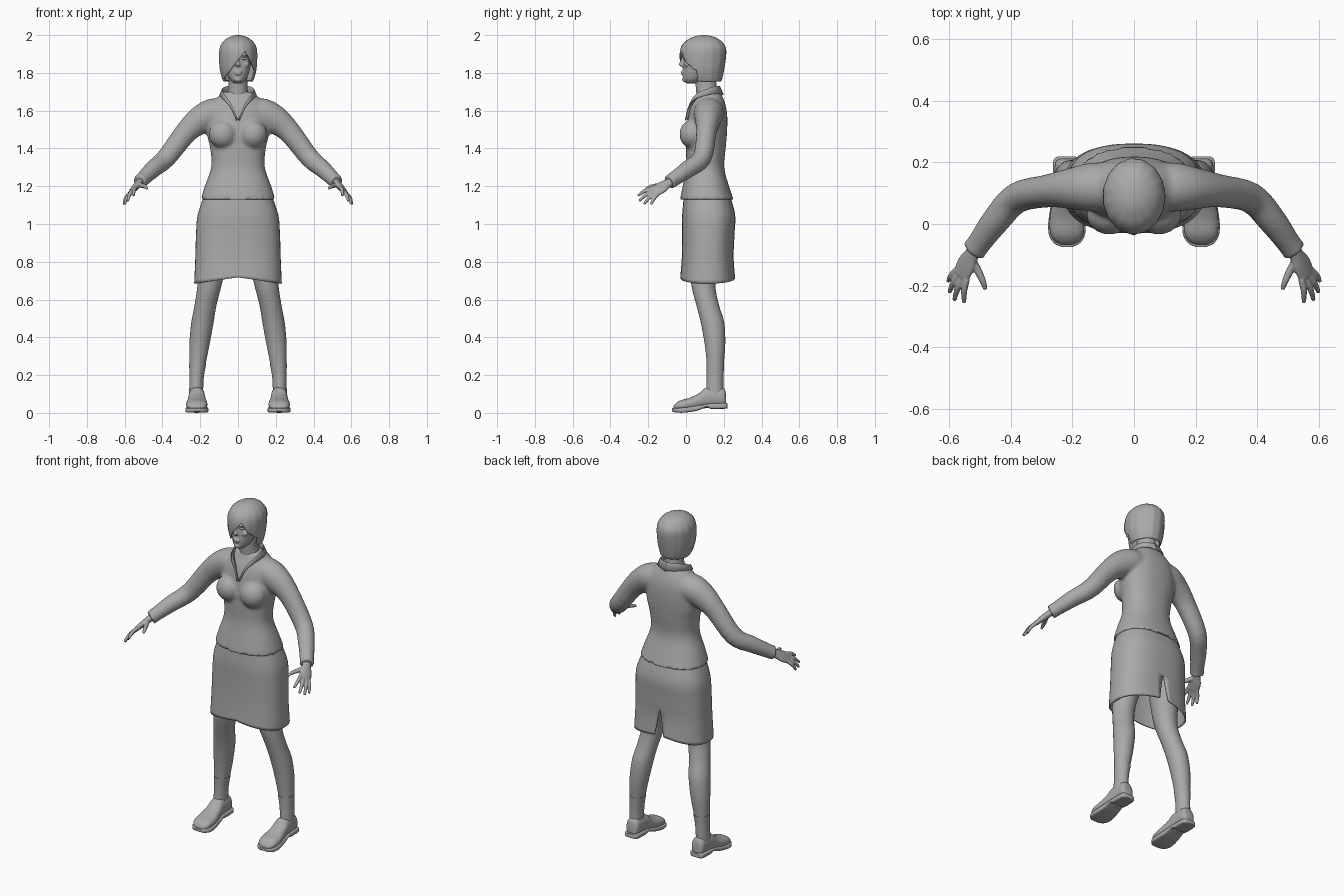
import bpy, bmesh, math
from mathutils import Vector, Matrix

cube = bpy.data.objects.get("Cube")
if cube:
    bpy.data.objects.remove(cube)

X, Y, Z = Vector((1, 0, 0)), Vector((0, 1, 0)), Vector((0, 0, 1))

grey = bpy.data.materials.new("plain_grey")
grey.use_nodes = True
COLOUR = (0.4, 0.4, 0.4, 1)
grey.diffuse_color = COLOUR
grey.node_tree.nodes["Principled BSDF"].inputs["Base Color"].default_value = COLOUR


def resample(stations, k):
    """Smooth curve through the given stations."""
    pts = [Vector(s) for s in stations]
    out = []
    for i in range(len(pts) - 1):
        a, b, c, d = pts[max(i - 1, 0)], pts[i], pts[i + 1], pts[min(i + 2, len(pts) - 1)]
        for j in range(k):
            t = j / k
            out.append(b + (c - a) * (t / 2) + (a - b * 2.5 + c * 2 - d / 2) * t**2
                       + (b * 1.5 - c * 1.5 + d / 2 - a / 2) * t**3)
    return out + [pts[-1]]


def loft(bm, stations, axes=None, n=28, p=2, k=4, caps=True, ripple=0):
    """Skin over rings; a station is x, y, z, half width, half depth."""
    path = resample(stations, k)
    rings = []
    for i, s in enumerate(path):
        if axes:
            u, v = axes
        else:
            t = Vector(path[min(i + 1, len(path) - 1)][:3]) - Vector(path[max(i - 1, 0)][:3])
            u = Y.cross(t).normalized()
            v = t.cross(u).normalized()
        ring = []
        for j in range(n):
            q = math.pi / 2 + math.tau * j / n
            c, d = math.cos(q), math.sin(q)
            r = 1 + ripple * math.cos(q * 15)
            off = (u * math.copysign(abs(c) ** (2 / p), c) * s[3]
                   + v * math.copysign(abs(d) ** (2 / p), d) * s[4])
            ring.append(bm.verts.new(Vector(s[:3]) + off * r))
        rings.append(ring)
    for a, b in zip(rings, rings[1:]):
        for j in range(n):
            m = (j + 1) % n
            bm.faces.new((a[j], a[m], b[m], b[j]))
    if caps:
        bm.faces.new(rings[0][::-1])
        bm.faces.new(rings[-1])


def ball(bm, loc, size):
    bmesh.ops.create_uvsphere(bm, u_segments=20, v_segments=12, radius=1,
                              matrix=Matrix.Translation(loc) @ Matrix.Diagonal((*size, 1)))


def sections(rows):
    """Rows of height, front y, back y, half width."""
    return [(0, (f + b) / 2, z, w, (b - f) / 2) for z, f, b, w in rows]


def finish(name, bm, mirror=False, voxel=0, thick=0, smooth=3):
    bmesh.ops.recalc_face_normals(bm, faces=bm.faces)
    me = bpy.data.meshes.new(name)
    bm.to_mesh(me)
    bm.free()
    me.materials.append(grey)
    ob = bpy.data.objects.new(name, me)
    bpy.context.collection.objects.link(ob)
    bpy.ops.object.select_all(action='DESELECT')
    ob.select_set(True)
    bpy.context.view_layer.objects.active = ob
    bpy.ops.object.shade_smooth_by_angle(angle=math.radians(45))
    if mirror:
        ob.modifiers.new("mirror", 'MIRROR').use_mirror_merge = False
    if voxel:
        m = ob.modifiers.new("blend", 'REMESH')
        m.mode, m.voxel_size, m.use_smooth_shade = 'VOXEL', voxel, True
        m = ob.modifiers.new("soften", 'SMOOTH')
        m.factor, m.iterations = 0.5, smooth
    if thick:
        m = ob.modifiers.new("thickness", 'SOLIDIFY')
        m.thickness, m.offset = thick, -1
    return ob


# Jacket: torso, bust and sleeves blended together
bm = bmesh.new()
loft(bm, sections([(1.13, -.032, .252, .198), (1.2, -.018, .228, .176), (1.3, 0, .202, .142),
                   (1.4, 0, .21, .147), (1.48, 0, .217, .165), (1.56, .01, .219, .165),
                   (1.62, .025, .212, .15), (1.67, .05, .195, .11), (1.7, .06, .18, .075)]),
     axes=(X, Y), p=2.3, n=40)
ball(bm, (.08, .032, 1.475), (.075, .067, .075))
loft(bm, [(.06, .12, 1.59, .07, .075), (.13, .12, 1.585, .08, .08), (.2, .115, 1.55, .075, .068),
          (.275, .108, 1.485, .06, .054), (.38, .085, 1.35, .052, .05),
          (.45, .01, 1.29, .046, .046), (.505, -.065, 1.237, .039, .039),
          (.522, -.088, 1.222, .041, .041)])
finish("jacket", bm, mirror=True, voxel=.01, smooth=4)

# Collar running down into the neckline
bm = bmesh.new()
edge = resample([(0, .18, 1.73), (.055, .16, 1.73), (.085, .11, 1.715), (.07, .05, 1.685),
                 (.035, .018, 1.635), (.004, -.001, 1.56)], 5)
rows = []
for i, e in enumerate(edge):
    w = 1 - .75 * i / (len(edge) - 1)
    out = Vector((e.x, e.y - .1, 0)).normalized()
    rows.append([bm.verts.new(q) for q in
                 (e - out * .012 - Z * .045 * w, e, e + out * .02 * w - Z * .045 * w)])
for a, b in zip(rows, rows[1:]):
    for j in range(2):
        bm.faces.new((a[j], a[j + 1], b[j + 1], b[j]))
finish("collar", bm, mirror=True, thick=.006)

# Skirt with raised hem centre and an open slit at the back
bm = bmesh.new()
loft(bm, sections([(1.16, -.01, .23, .175), (1.05, -.02, .26, .213), (.95, -.02, .257, .222),
                   (.82, -.022, .252, .226), (.685, -.03, .26, .232)]),
     axes=(X, Y), p=2.5, n=48, k=5, caps=False)
SLIT = .89
in_slit = lambda v: abs(v.co.x) < 1e-4 and v.co.y > .1 and v.co.z < SLIT
bmesh.ops.split_edges(bm, edges=[e for e in bm.edges if all(in_slit(v) for v in e.verts)])
for v in bm.verts:
    if in_slit(v) and len(v.link_faces) <= 2:
        side = sum(f.calc_center_median().x for f in v.link_faces)
        v.co.x += math.copysign(.03, side) * (SLIT - v.co.z) / .2
for v in bm.verts:
    drop = max(0, (.85 - v.co.z) / .165)
    v.co.z += .033 * drop * (1 - abs(v.co.x) / .232)
finish("skirt", bm, thick=.008)

# Legs
bm = bmesh.new()
loft(bm, [(.11, .115, 1.0, .085, .09), (.13, .1, .82, .078, .08), (.15, .092, .68, .064, .064),
          (.172, .115, .57, .058, .06), (.188, .14, .48, .059, .062), (.203, .153, .37, .054, .055),
          (.213, .155, .27, .044, .046), (.221, .153, .17, .034, .042), (.221, .15, .09, .034, .044)],
     axes=(X, Y))
finish("legs", bm, mirror=True)

# Ankle sock bands
bm = bmesh.new()
loft(bm, [(.2135, .155, .262, .0455, .0475), (.219, .154, .19, .038, .0445),
          (.222, .152, .1, .037, .046)], axes=(X, Y))
finish("socks", bm, mirror=True)


def shoe_part(name, rows, p):
    """Rows of y, half width, bottom and top height."""
    part = bmesh.new()
    loft(part, [(.218, y, (lo + hi) / 2, w, (hi - lo) / 2) for y, w, lo, hi in rows],
         axes=(X, Z), p=p)
    finish(name, part, mirror=True)


# Shoes
shoe_part("shoe_uppers", [(.213, .022, .035, .09), (.2, .038, .03, .132), (.15, .042, .03, .138),
                          (.105, .044, .025, .133), (.07, .048, .02, .105), (.02, .056, .015, .08),
                          (-.03, .054, .012, .066), (-.055, .04, .012, .05), (-.066, .02, .015, .035)], 2.3)
shoe_part("shoe_soles", [(.22, .026, .025, .05), (.205, .044, .022, .052), (.13, .046, .022, .05),
                         (.11, .047, .03, .048), (.06, .053, .012, .04), (0, .061, .002, .03),
                         (-.04, .057, .001, .027), (-.064, .04, .004, .026), (-.074, .018, .009, .024)], 5)

# Hands: palm, four fingers and thumb
bm = bmesh.new()
spread = Vector((1, 1, -1)).normalized()
along = Vector((.04, -.08, -.045)).normalized()
loft(bm, [(.505, -.06, 1.238, .024, .022), (.525, -.095, 1.216, .026, .019),
          (.545, -.13, 1.193, .037, .017), (.562, -.168, 1.172, .036, .013)],
     axes=(spread, spread.cross(along)), n=16)
tips = [(.552, -.255, 1.15), (.584, -.248, 1.122), (.6, -.222, 1.106), (.604, -.186, 1.104)]
for i, tip in enumerate(tips):
    base = Vector((.56, -.165, 1.174)) + spread * (i - 1.5) * .018
    tip = Vector(tip)
    mid = base.lerp(tip, .5) + Vector((.004, 0, .006))
    loft(bm, [(*base, .011, .011), (*mid, .0105, .0105), (*tip, .007, .007)], n=10)
loft(bm, [(.53, -.11, 1.21, .014, .014), (.508, -.15, 1.203, .013, .013),
          (.492, -.185, 1.198, .011, .011), (.482, -.213, 1.188, .007, .007)], n=10)
finish("hands", bm, mirror=True, voxel=.004, smooth=2)

# Neck
bm = bmesh.new()
loft(bm, [(0, .115, 1.64, .07, .055), (0, .11, 1.7, .053, .056), (0, .105, 1.75, .049, .055),
          (0, .1, 1.82, .05, .055)], axes=(X, Y))
finish("neck", bm)

# Face with brow, nose, lips and chin
bm = bmesh.new()
loft(bm, sections([(1.745, .0, .06, .022), (1.765, -.014, .09, .042), (1.8, -.017, .12, .058),
                   (1.84, -.016, .14, .067), (1.88, -.014, .15, .071), (1.92, -.015, .15, .072),
                   (1.95, .0, .14, .06)]), axes=(X, Y), p=2.1)
loft(bm, [(0, -.012, 1.89, .007, .006), (0, -.02, 1.865, .008, .009),
          (0, -.026, 1.845, .012, .012), (0, -.018, 1.834, .012, .01)], axes=(X, Y), n=12)
ball(bm, (0, -.018, 1.805), (.022, .009, .006))
ball(bm, (0, -.017, 1.794), (.019, .009, .006))
ball(bm, (0, -.008, 1.765), (.02, .013, .013))
for s in (-1, 1):
    ball(bm, (s * .028, -.009, 1.893), (.022, .008, .006))
    ball(bm, (s * .04, .005, 1.845), (.02, .014, .016))
finish("face", bm, voxel=.004, smooth=3)

# Eyes
bm = bmesh.new()
ball(bm, (.028, -.006, 1.876), (.013, .008, .007))
finish("eyes", bm, mirror=True)

# Bobbed hair, opened by two slanted cuts that meet at the side parting
bm = bmesh.new()
loft(bm, sections([(1.755, .012, .185, .078), (1.775, -.008, .193, .086), (1.82, -.024, .202, .097),
                   (1.88, -.033, .211, .101), (1.93, -.028, .211, .098), (1.965, -.006, .19, .08),
                   (1.987, .03, .158, .052), (1.997, .06, .125, .025), (2.0, .085, .1, .006)]),
     axes=(X, Y), n=60, ripple=.01)
bm.faces.ensure_lookup_table()
bmesh.ops.delete(bm, geom=[min(bm.faces, key=lambda f: f.calc_center_median().z)],
                 context='FACES_ONLY')
peak = Vector((.038, 0, 1.915))
for normal in (Vector((-1.3, 0, 1)), Vector((1.9, 0, 1))):
    front = [f for f in bm.faces if f.calc_center_median().y < .06]
    geom = front + list({e for f in front for e in f.edges}) + list({v for f in front for v in f.verts})
    bmesh.ops.bisect_plane(bm, geom=geom, plane_co=peak, plane_no=normal)


def over_face(f):
    d = f.calc_center_median() - peak
    return d.y < .06 and d.z < 1.3 * d.x and d.z < -1.9 * d.x


bmesh.ops.delete(bm, geom=[f for f in bm.faces if over_face(f)], context='FACES')
finish("hair", bm, thick=.008)
